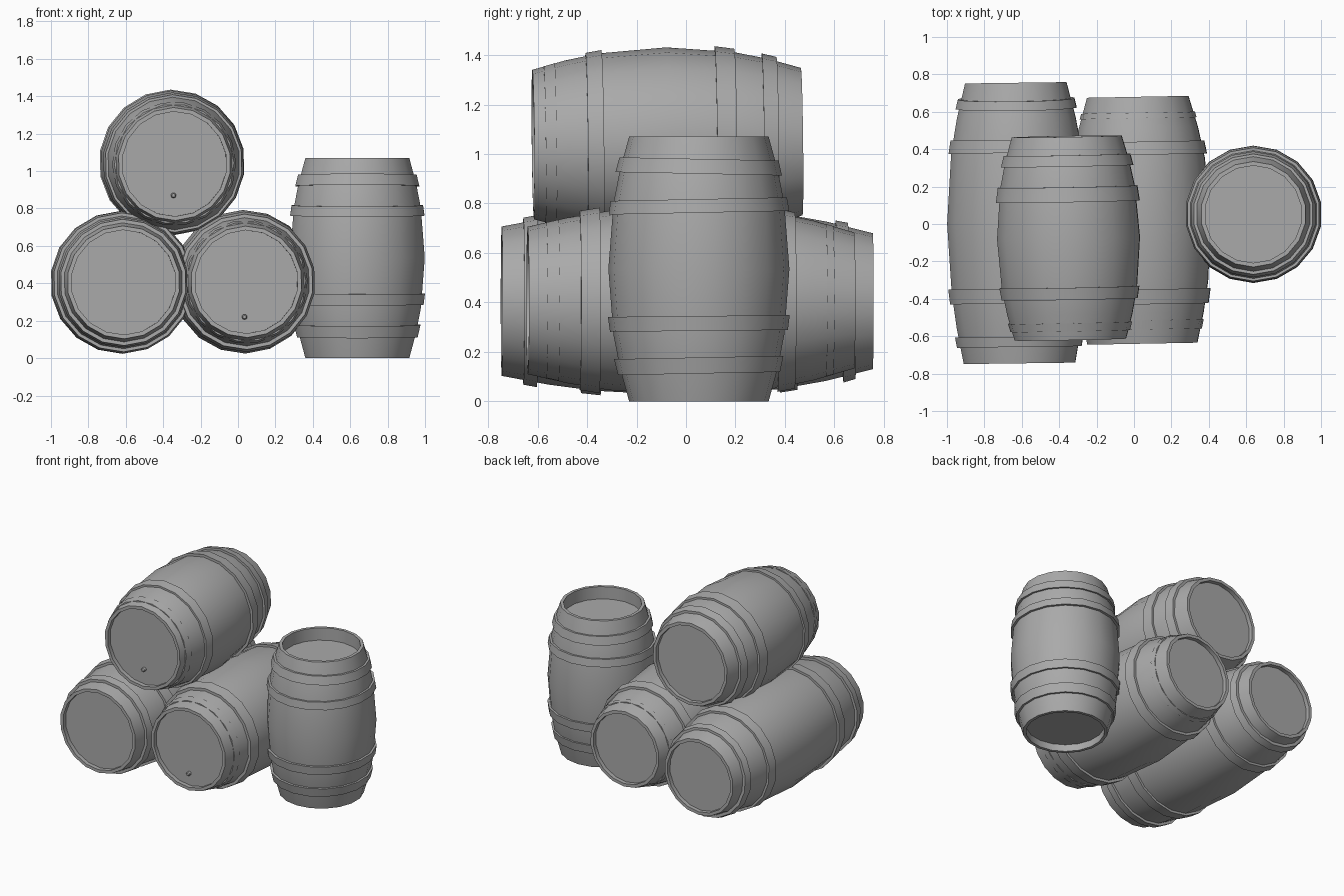
import bpy, bmesh, math
from mathutils import Vector, Matrix

old = bpy.data.objects.get("Cube")
if old:
    bpy.data.objects.remove(old, do_unlink=True)

grey = bpy.data.materials.new("plain_grey")
grey.use_nodes = True
COLOUR = (0.4, 0.4, 0.4, 1)
grey.diffuse_color = COLOUR
grey.node_tree.nodes["Principled BSDF"].inputs["Base Color"].default_value = COLOUR
SIDES = 18


def spin(name, profile, matrix, closed=False, phase=0.0):
    """Revolve (radius, height) points around the local z axis."""
    bm = bmesh.new()
    rings = []
    for r, z in profile:
        if r == 0:
            rings.append([bm.verts.new((0, 0, z))] * SIDES)
            continue
        angles = [math.pi / 2 + math.tau * (i + phase) / SIDES for i in range(SIDES)]
        rings.append([bm.verts.new((r * math.cos(a), r * math.sin(a), z)) for a in angles])
    pairs = list(zip(rings, rings[1:]))
    if closed:
        pairs.append((rings[-1], rings[0]))
    for low, high in pairs:
        for i in range(SIDES):
            j = (i + 1) % SIDES
            corners = dict.fromkeys((low[i], low[j], high[j], high[i]))
            bm.faces.new(list(corners))
    bmesh.ops.recalc_face_normals(bm, faces=bm.faces)
    mesh = bpy.data.meshes.new(name)
    bm.to_mesh(mesh)
    bm.free()
    mesh.materials.append(grey)
    obj = bpy.data.objects.new(name, mesh)
    bpy.context.collection.objects.link(obj)
    obj.matrix_world = matrix
    bpy.ops.object.select_all(action="DESELECT")
    obj.select_set(True)
    bpy.context.view_layer.objects.active = obj
    bpy.ops.object.shade_smooth_by_angle(angle=math.radians(32))
    return obj


def barrel(name, start, end, r0, mid, r1, hoops, recess):
    """Bulging staves with sunken heads, plus hoops (position, width, lift, tilt)."""
    start, end = Vector(start), Vector(end)
    axis = end - start
    half = axis.length / 2
    turn = Vector((0, 0, 1)).rotation_difference(axis).to_matrix().to_4x4()
    matrix = Matrix.Translation((start + end) / 2) @ turn

    def radius(z):
        t = z / half
        return mid - (mid - (r0 if t < 0 else r1)) * t * t

    a, b = r0 - 0.022, r1 - 0.022
    wall = [(radius(half * t), half * t) for t in (-1, -0.75, -0.5, 0, 0.5, 0.75, 1)]
    spin(name + "_body", [(0, recess[0] - half), (a, recess[0] - half), (a, -half)] + wall
         + [(b, half), (b, half - recess[1]), (0, half - recess[1])], matrix)

    for k, (z, width, lift, tilt) in enumerate(hoops):
        w = width / 2
        low, high = radius(z - w), radius(z + w)
        ring = [(low - 0.02, -w), (low + lift, -w), (high + lift, w), (high - 0.02, w)]
        place = matrix @ Matrix.Translation((0, 0, z)) @ Matrix.Rotation(tilt, 4, "X")
        # Nearly flush hoops only peek out between the stave corners
        spin(f"{name}_hoop_{k + 1}", ring, place, closed=True, phase=0.5 if lift < 0.006 else 0)


# Upright barrel
barrel("upright_barrel", (0.638, 0.052, 0), (0.638, 0.052, 1.07), 0.282, 0.366, 0.282,
       [(-0.39, 0.065, 0.014, 0.02), (-0.22, 0.06, 0.012, 0.01),
        (0.255, 0.055, 0.014, 0.02), (0.415, 0.06, 0.014, -0.02)], (0.05, 0.09))

# Two lying barrels at the base
barrel("right_lying_barrel", (-0.612, -0.745, 0.405), (-0.632, 0.755, 0.405), 0.302, 0.382, 0.275,
       [(-0.635, 0.055, 0.018, 0), (-0.39, 0.08, 0.016, 0),
        (0.41, 0.07, 0.014, 0), (0.64, 0.05, 0.018, 0.05)], (0.03, 0.03))
barrel("middle_lying_barrel", (0.045, -0.64, 0.408), (0.02, 0.68, 0.408), 0.298, 0.384, 0.275,
       [(-0.56, 0.05, 0.003, 0), (-0.41, 0.08, 0.018, 0),
        (0.385, 0.07, 0.016, 0), (0.56, 0.03, 0.003, 0)], (0.03, 0.03))

# Barrel stacked on top
barrel("top_barrel", (-0.34, -0.618, 1.038), (-0.36, 0.468, 1.05), 0.302, 0.387, 0.298,
       [(-0.475, 0.045, 0.004, 0), (-0.295, 0.065, 0.012, 0),
        (0.235, 0.08, 0.014, 0), (0.415, 0.06, 0.016, 0)], (0.03, 0.03))

# Small bungs low on the front heads
for name, x, y, z in (("middle_bung", 0.035, -0.615, 0.22), ("top_bung", -0.345, -0.593, 0.87)):
    spot = Matrix.Translation((x, y, z)) @ Matrix.Rotation(math.pi / 2, 4, "X")
    spin(name, [(0, -0.01), (0.014, -0.01), (0.014, 0.015), (0.009, 0.022), (0, 0.022)], spot)
